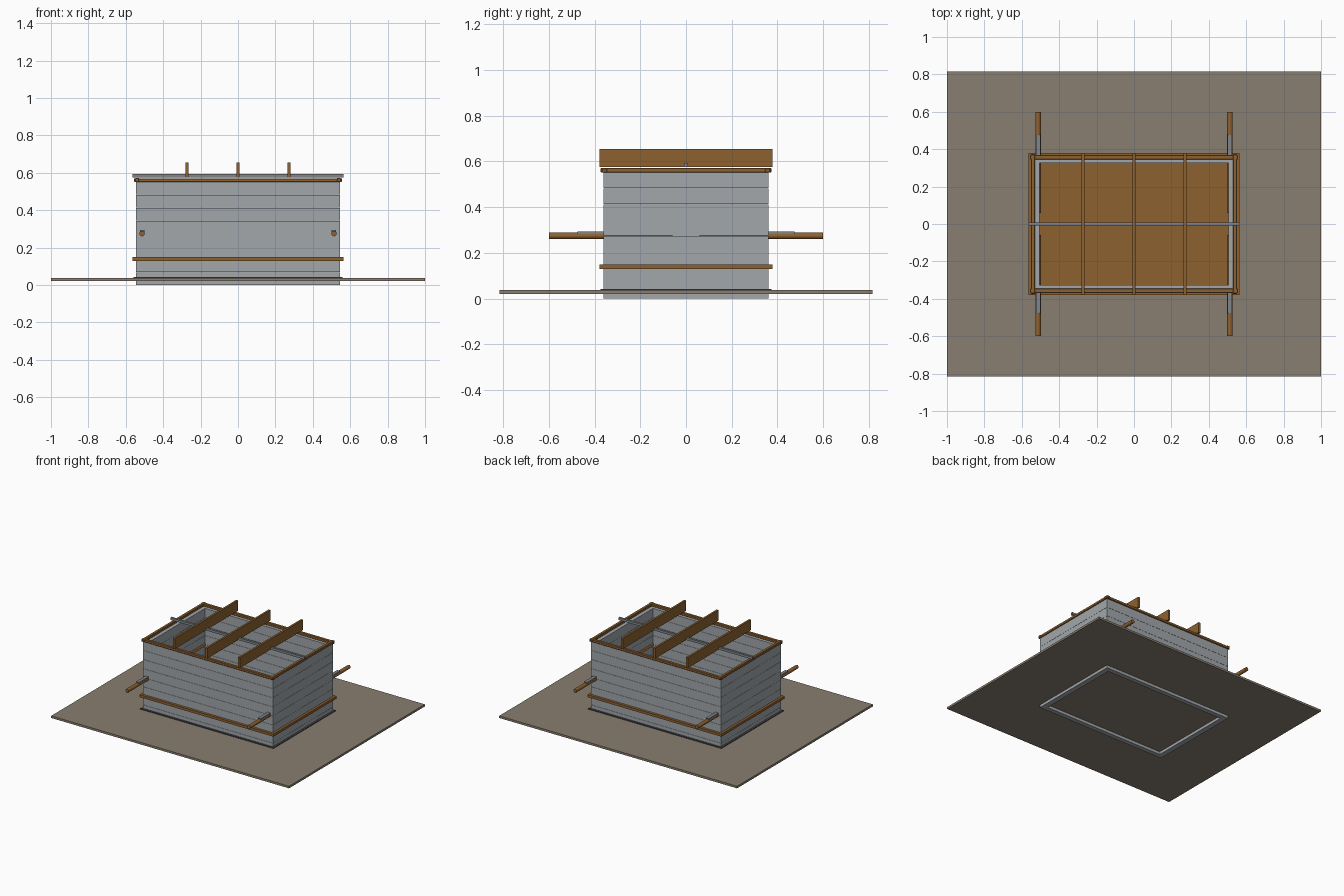
import bpy, math
from mathutils import Matrix
import bmesh

if "Cube" in bpy.data.objects:
    bpy.data.objects.remove(bpy.data.objects["Cube"])


def material(name, rgb):
    m = bpy.data.materials.new(name)
    m.diffuse_color = (*rgb, 1)
    m.use_nodes = True
    m.node_tree.nodes["Principled BSDF"].inputs["Base Color"].default_value = m.diffuse_color
    return m


WOOD = material("wood", (0.27, 0.12, 0.03))
SOIL = material("soil", (0.25, 0.21, 0.16))
DARK = material("dark_trim", (0.06, 0.06, 0.07))
STEEL = material("steel", (0.22, 0.24, 0.26))
GREY = material("weathered_board", (0.36, 0.39, 0.41))


def make(name, bm, mat):
    me = bpy.data.meshes.new(name)
    bm.to_mesh(me)
    bm.free()
    me.materials.append(mat)
    ob = bpy.data.objects.new(name, me)
    bpy.context.collection.objects.link(ob)
    return ob


def box(name, x, y, z, mat, bevel=0):
    """Box from (min, max) pairs."""
    bm = bmesh.new()
    size = [b - a for a, b in (x, y, z)]
    mid = [(a + b) / 2 for a, b in (x, y, z)]
    bmesh.ops.create_cube(bm, size=1, matrix=Matrix.Translation(mid) @ Matrix.Diagonal((*size, 1)))
    ob = make(name, bm, mat)
    if bevel:
        mod = ob.modifiers.new("edge", 'BEVEL')
        mod.width = bevel
    return ob


# ground slab, dark footing plate and projecting wooden floor
box("ground_slab", (-1, 1), (-.815, .815), (.021, .037), SOIL)
box("footing_trim", (-.56, .56), (-.375, .375), (.037, .042), DARK)
box("floor_board", (-.563, .563), (-.379, .379), (.13, .149), WOOD)

# stacked wall boards
ROWS, STEP, GAP = 8, .069, .0012
for i in range(ROWS):
    z = (i * STEP, (i + 1) * STEP - GAP)
    for s, side in ((-1, "front"), (1, "back")):
        box(f"{side}_wall_board_{i}", (-.545, .545), sorted((s * .325, s * .36)), z, GREY)
    for s, side in ((-1, "left"), (1, "right")):
        box(f"{side}_wall_board_{i}", sorted((s * .505, s * .545)), (-.325, .325), z, GREY)

# top rim bars, crossing at the corners
for s, side in ((-1, "front"), (1, "back")):
    box(f"{side}_rim_bar", (-.556, .556), sorted((s * .345, s * .368)), (.551, .571), WOOD, .003)
for s, side in ((-1, "left"), (1, "right")):
    box(f"{side}_rim_bar", sorted((s * .528, s * .551)), (-.373, .373), (.552, .572), WOOD, .003)

# long steel bar and the three upright slats
box("ridge_bar", (-.563, .563), (-.008, .008), (.575, .593), STEEL)
for i, x in enumerate((-.273, 0, .273)):
    box(f"upright_slat_{i}", (x - .0075, x + .0075), (-.379, .379), (.575, .655), WOOD)

# carrying handles with steel straps on top
for sx in (-1, 1):
    for sy in (-1, 1):
        bm = bmesh.new()
        place = Matrix.Translation((sx * .513, sy * .33, .275)) @ Matrix.Rotation(math.pi / 2, 4, 'X')
        bmesh.ops.create_cone(bm, cap_ends=True, segments=12, radius1=.0145, radius2=.0145,
                              depth=.54, matrix=place)
        make("carrying_handle", bm, WOOD)
        box("handle_strap", (sx * .513 - .012, sx * .513 + .012), sorted((sy * .34, sy * .475)),
            (.279, .294), STEEL)
